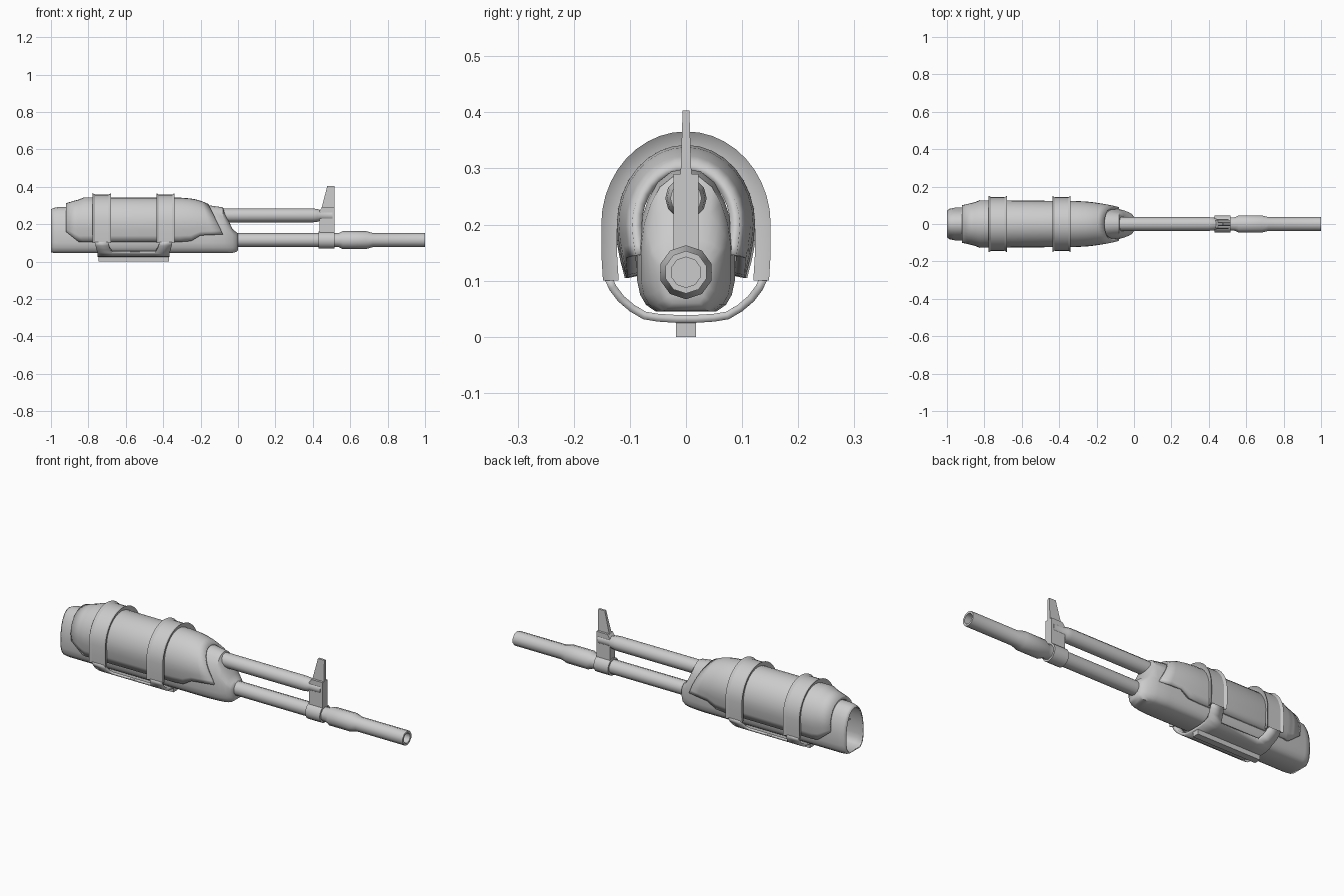
import bpy, bmesh, math
from mathutils import Vector

if "Cube" in bpy.data.objects:
    bpy.data.objects.remove(bpy.data.objects["Cube"])


def finish(name, bm, angle=35, solid=0, offset=-1, outward=False):
    bmesh.ops.remove_doubles(bm, verts=bm.verts, dist=1e-5)
    bmesh.ops.recalc_face_normals(bm, faces=bm.faces)
    if outward:
        s = 0
        for f in bm.faces:
            c = f.calc_center_median()
            s += f.normal.dot(Vector((0, c.y, c.z - 0.17))) * f.calc_area()
        if s < 0:
            bmesh.ops.reverse_faces(bm, faces=bm.faces)
    me = bpy.data.meshes.new(name)
    bm.to_mesh(me)
    bm.free()
    ob = bpy.data.objects.new(name, me)
    bpy.context.collection.objects.link(ob)
    bpy.ops.object.select_all(action='DESELECT')
    ob.select_set(True)
    bpy.context.view_layer.objects.active = ob
    bpy.ops.object.shade_smooth_by_angle(angle=math.radians(angle))
    if solid:
        m = ob.modifiers.new("thickness", 'SOLIDIFY')
        m.thickness = solid
        m.offset = offset
    return ob


def loft(sections, closed=True, caps=(False, False)):
    bm = bmesh.new()
    rows = [[bm.verts.new(p) for p in s] for s in sections]
    n = len(rows[0])
    for a, b in zip(rows, rows[1:]):
        for i in range(n if closed else n - 1):
            j = (i + 1) % n
            bm.faces.new((a[i], a[j], b[j], b[i]))
    if caps[0]:
        bm.faces.new(rows[0])
    if caps[1]:
        bm.faces.new(rows[-1])
    return bm


def lathe(name, profile, z, sides=10):
    secs = []
    for x, r in profile:
        ring = [2 * math.pi * i / sides for i in range(sides)]
        secs.append([(x, r * math.sin(a), z + r * math.cos(a)) for a in ring])
    return finish(name, loft(secs, True, (True, True)), 38)


def slab(name, pts, thick_of_z):
    secs = [[(x, s * thick_of_z(z), z) for x, z in pts] for s in (-1, 1)]
    return finish(name, loft(secs, True, (True, True)), 30)


# Lower handguard: hollow body, open at the rear, rounded nose
def body_section(x, b, t, w):
    zs = min(0.16, t - 0.03)
    h = t - zs
    half = [(0.62 * w, b), (0.82 * w, b + 0.012), (0.94 * w, b + 0.03), (w, b + 0.055),
            (w, zs), (0.93 * w, zs + 0.32 * h), (0.78 * w, zs + 0.6 * h),
            (0.58 * w, zs + 0.82 * h), (0.3 * w, zs + 0.96 * h)]
    pts = half + [(0, t)] + [(-y, z) for y, z in reversed(half)]
    return [(x, y, z) for y, z in pts]


stations = [(-1, 0.05, 0.28, 0.072), (-0.985, 0.046, 0.287, 0.082), (-0.96, 0.045, 0.292, 0.087),
            (-0.15, 0.045, 0.30, 0.087), (-0.08, 0.045, 0.29, 0.080), (-0.055, 0.045, 0.23, 0.073),
            (-0.03, 0.046, 0.175, 0.064), (-0.01, 0.052, 0.158, 0.052), (0, 0.06, 0.15, 0.038)]
finish("lower_handguard", loft([body_section(*s) for s in stations], True, (False, True)),
       40, 0.006, outward=True)


# Upper cover: arched shell with stepped skirt and raked front edge
def cover_section(x, low, w, t, rake):
    skirt = [low, low + (0.2 - low) * 0.35, low + (0.2 - low) * 0.7]
    side = [(w * (1 - 0.14 * ((0.2 - z) / 0.095) ** 1.5), z) for z in skirt]
    arch = [(w * math.cos(math.pi * i / 16), 0.2 + (t - 0.2) * math.sin(math.pi * i / 16))
            for i in range(17)]
    pts = side + arch + [(-y, z) for y, z in reversed(side)]
    return [(x - rake * max(0, z - 0.145), y, z) for y, z in pts]


cover = [(-0.92, 0.16, 0.100, 0.312, 0), (-0.87, 0.12, 0.112, 0.327, 0),
         (-0.85, 0.105, 0.117, 0.332, 0), (-0.825, 0.105, 0.127, 0.343, 0),
         (-0.31, 0.105, 0.123, 0.342, 0), (-0.25, 0.110, 0.120, 0.338, 0.05),
         (-0.20, 0.140, 0.115, 0.333, 0.15), (-0.14, 0.143, 0.107, 0.323, 0.3),
         (-0.08, 0.145, 0.096, 0.308, 0.48)]
finish("upper_cover", loft([cover_section(*s) for s in cover], False), 30, 0.018, outward=True)

# Clamp bands: flanged profile swept over the cover
band_profile = [(-0.038, -0.004), (-0.04, 0.010), (-0.049, 0.024), (-0.036, 0.016),
                (0.036, 0.016), (0.049, 0.024), (0.04, 0.010), (0.038, -0.004)]
band_path = [(0.124, 0.10, 0), (0.127, 0.15, 0)]
band_path += [(0.127 * math.cos(a), 0.2 + 0.142 * math.sin(a), a)
              for a in (math.pi * i / 20 for i in range(21))]
band_path += [(-0.127, 0.15, math.pi), (-0.124, 0.10, math.pi)]
for label, cx in (("rear", -0.728), ("front", -0.388)):
    secs = [[(cx + dx, y + r * math.cos(a), z + r * math.sin(a)) for dx, r in band_profile]
            for y, z, a in band_path]
    finish(label + "_clamp_band", loft(secs, True, (True, True)), 30)

# Cradle under the body: curved plate with four legs rising to the bands
half = [(0.018, 0.032), (0.05, 0.034), (0.074, 0.038), (0.096, 0.051),
        (0.116, 0.068), (0.131, 0.088), (0.139, 0.106)]
path = [(-y, z) for y, z in reversed(half)] + half
bm = bmesh.new()
rows = []
for y, z in path:
    k = max(0, (abs(y) - 0.096) / 0.043)
    e = 0.014 * k
    i = 0.022 * (1 - k)
    xs = (-0.75 - e, -0.695 + i, -0.42 - i, -0.366 + e)
    rows.append([bm.verts.new((x, y, z)) for x in xs])
for r in range(len(rows) - 1):
    outer = max(abs(path[r][0]), abs(path[r + 1][0]))
    for c in range(3):
        if c != 1 or outer < 0.1:
            bm.faces.new((rows[r][c], rows[r][c + 1], rows[r + 1][c + 1], rows[r + 1][c]))
finish("clamp_cradle", bm, 40, 0.014, 0)

# Mounting rail at the bottom
slab("bottom_rail", [(-0.745, 0), (-0.37, 0), (-0.37, 0.032), (-0.745, 0.032)], lambda z: 0.018)

# Barrel with thick section and bored muzzle
lathe("barrel", [(-0.05, 0.037), (0.515, 0.037), (0.54, 0.038), (0.56, 0.048), (0.685, 0.048),
                 (0.72, 0.038), (1, 0.038), (1, 0.027), (0.86, 0.027)], 0.115)

# Gas tube above the barrel
lathe("gas_tube", [(-0.16, 0.037), (0.40, 0.037), (0.425, 0.034), (0.44, 0.028), (0.505, 0.028)],
      0.247, 12)

# Front sight: collar, post and blade
lathe("sight_collar", [(0.43, 0.046), (0.515, 0.046)], 0.115, 16)
slab("sight_post", [(0.435, 0.13), (0.515, 0.13), (0.515, 0.29), (0.45, 0.29), (0.435, 0.27)],
     lambda z: 0.022)
slab("sight_blade", [(0.445, 0.28), (0.515, 0.28), (0.515, 0.403), (0.477, 0.403)],
     lambda z: 0.010 - 0.004 * (z - 0.28) / 0.123)
